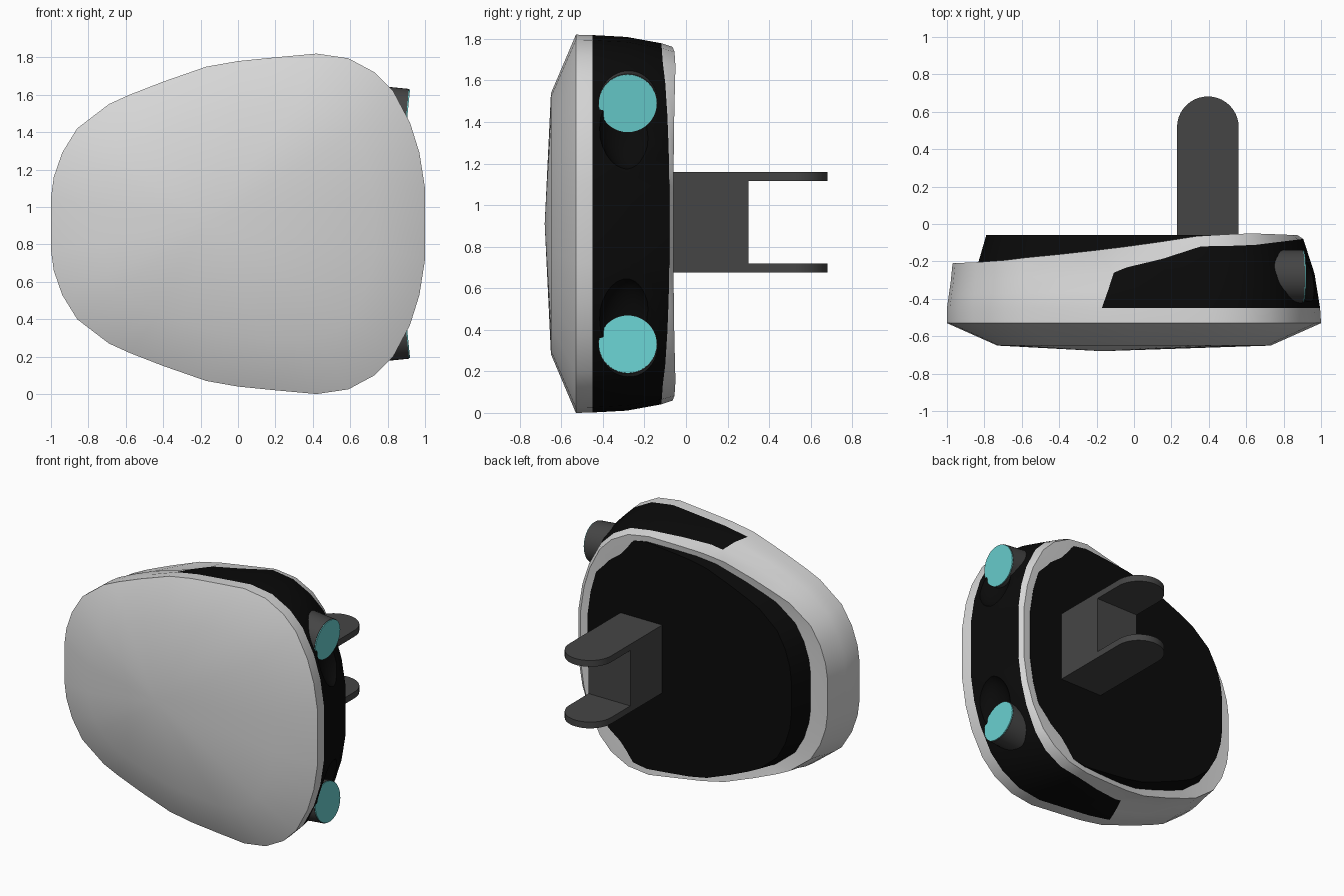
import bpy, bmesh, math
from mathutils import Matrix, Vector

old = bpy.data.objects.get("Cube")
if old:
    bpy.data.objects.remove(old)

MID = 0.91  # height of the mirror plane


def material(name, r, g, b):
    m = bpy.data.materials.new(name)
    m.use_nodes = True
    m.diffuse_color = (r, g, b, 1)
    m.node_tree.nodes["Principled BSDF"].inputs["Base Color"].default_value = (r, g, b, 1)
    return m


GREY = material("light grey", 0.68, 0.68, 0.68)
BLACK = material("black", 0.003, 0.003, 0.003)
DARK = material("dark grey", 0.06, 0.06, 0.06)
CYAN = material("cyan", 0.14, 0.62, 0.62)


def finish(name, bm, mats, smooth=True):
    bmesh.ops.recalc_face_normals(bm, faces=bm.faces)
    mesh = bpy.data.meshes.new(name)
    bm.to_mesh(mesh)
    bm.free()
    for m in mats:
        mesh.materials.append(m)
    ob = bpy.data.objects.new(name, mesh)
    bpy.context.collection.objects.link(ob)
    bpy.ops.object.select_all(action='DESELECT')
    ob.select_set(True)
    bpy.context.view_layer.objects.active = ob
    if smooth:
        bpy.ops.object.shade_smooth_by_angle(angle=math.radians(32))
    return ob


def curve(points):
    """Piecewise linear function through the points."""
    def f(x):
        for (x0, y0), (x1, y1) in zip(points, points[1:]):
            if x <= x1:
                return y0 + (y1 - y0) * (x - x0) / (x1 - x0)
        return points[-1][1]
    return f


# Upper half of the rounded outline, mirrored below
half = [(-1, .14), (-.985, .25), (-.94, .38), (-.86, .51), (-.69, .64), (-.58, .69),
        (-.4, .76), (-.17, .84), (0, .87), (.2, .89), (.42, .91), (.59, .885), (.73, .81),
        (.83, .71), (.92, .54), (.97, .38), (1, .19)]
outline = half + [(x, -z) for x, z in reversed(half)]
count = len(outline)
PANEL_X = -.17  # column where the dark side panel starts


def ring(left, right, scale, depth, shift=0):
    pts = []
    for x, z in outline:
        y = depth(x) if callable(depth) else depth
        px = left + (x + 1) / 2 * (right - left) + (shift if x == PANEL_X else 0)
        pts.append(Vector((px, y, MID + z * scale)))
    return pts


def loft(bm, rings, front, back, panel=()):
    loops = [[bm.verts.new(p) for p in r] for r in rings]
    for k, (a, b) in enumerate(zip(loops, loops[1:])):
        for i in range(count):
            j = (i + 1) % count
            f = bm.faces.new((a[i], a[j], b[j], b[i]))
            if k in panel and min(outline[i][0], outline[j][0]) >= PANEL_X:
                f.material_index = 1
    for loop, tip in ((loops[0], front), (loops[-1], back)):
        v = bm.verts.new(tip)
        for i in range(count):
            bm.faces.new((loop[i], loop[(i + 1) % count], v))


# Shell: domed front, side band with dark panel, slanted rear rim
rim = curve([(-1, -.21), (-.75, -.2), (-.58, -.18), (-.3, -.155), (.1, -.11),
             (.45, -.06), (.75, -.05), (1, -.06)])
band = curve([(-1, -.31), (-.17, -.26), (.13, -.21), (.4, -.12), (.7, -.115), (1, -.08)])
bm = bmesh.new()
loft(bm, [
    ring(-.73, .73, .69, -.65),
    ring(-1, 1, 1, -.53),
    ring(-1, .995, .998, -.45),
    ring(-.99, .965, .988, lambda x: (band(x) - .45) / 2, .04),
    ring(-.98, .905, .955, band, .09),
    ring(-.97, .875, .935, rim),
    ring(-.76, .79, .85, lambda x: rim(x) - .006),
], (-.17, -.68, MID), (0, -.16, MID), panel=(2, 3))
shell = finish("shell", bm, [GREY, BLACK], smooth=False)

# Scooped recesses behind the two lenses
for side in (1, -1):
    bm = bmesh.new()
    bmesh.ops.create_uvsphere(bm, u_segments=24, v_segments=16, radius=1,
                              matrix=Matrix.Translation((.98, -.28, MID + side * .51))
                              @ Matrix.Diagonal((.13, .15, .25, 1)))
    for f in bm.faces:
        f.material_index = 1
    cutter = finish("recess_cutter", bm, [GREY, BLACK], smooth=False)
    cutter.hide_render = True
    mod = shell.modifiers.new("recess", 'BOOLEAN')
    mod.operation = 'DIFFERENCE'
    mod.solver = 'EXACT'
    mod.object = cutter
    bpy.context.view_layer.objects.active = shell
    bpy.ops.object.modifier_apply(modifier=mod.name)
    bpy.data.objects.remove(cutter)
bpy.ops.object.select_all(action='DESELECT')
shell.select_set(True)
bpy.context.view_layer.objects.active = shell
bpy.ops.object.shade_smooth_by_angle(angle=math.radians(32))

# Rear plate
bm = bmesh.new()
loft(bm, [ring(-.86, .84, .92, -.3), ring(-.79, .82, .89, -.06)],
     (0, -.3, MID), (0, -.06, MID))
finish("back_plate", bm, [BLACK])

# Lens barrels, tilted slightly toward the middle, with coloured end discs
for side, name in ((1, "upper"), (-1, "lower")):
    axis = Vector((1, 0, -side * .1)).normalized()
    turn = axis.to_track_quat('Z', 'Y').to_matrix().to_4x4()
    end = Vector((.9, -.28, MID + side * .58))
    for part, length, radius, gap, mat in (("barrel", .3, .142, 0, DARK),
                                           ("lens", .006, .139, .006, CYAN)):
        bm = bmesh.new()
        centre = end + axis * (gap - length / 2)
        bmesh.ops.create_cone(bm, cap_ends=True, segments=40, radius1=radius, radius2=radius,
                              depth=length, matrix=Matrix.Translation(centre) @ turn)
        finish(name + "_" + part, bm, [mat])


def extrude_up(name, pts, z0, z1):
    bm = bmesh.new()
    face = bm.faces.new([bm.verts.new((x, y, z0)) for x, y in pts])
    new = bmesh.ops.extrude_face_region(bm, geom=[face])["geom"]
    bmesh.ops.translate(bm, vec=(0, 0, z1 - z0),
                        verts=[v for v in new if isinstance(v, bmesh.types.BMVert)])
    finish(name, bm, [DARK])


# Rear bracket: block with two round-ended arms
X0, X1 = .23, .56
R = (X1 - X0) / 2
arc = [(X0 + R + R * math.cos(math.pi * i / 20), .517 + R * math.sin(math.pi * i / 20))
       for i in range(21)]
extrude_up("bracket_block", [(X0, -.1), (X1, -.1), (X1, .3), (X0, .3)], .72, 1.115)
arm = [(X0, -.1), (X1, -.1)] + arc
extrude_up("bracket_upper_arm", arm, 1.115, 1.16)
extrude_up("bracket_lower_arm", arm, .675, .72)
